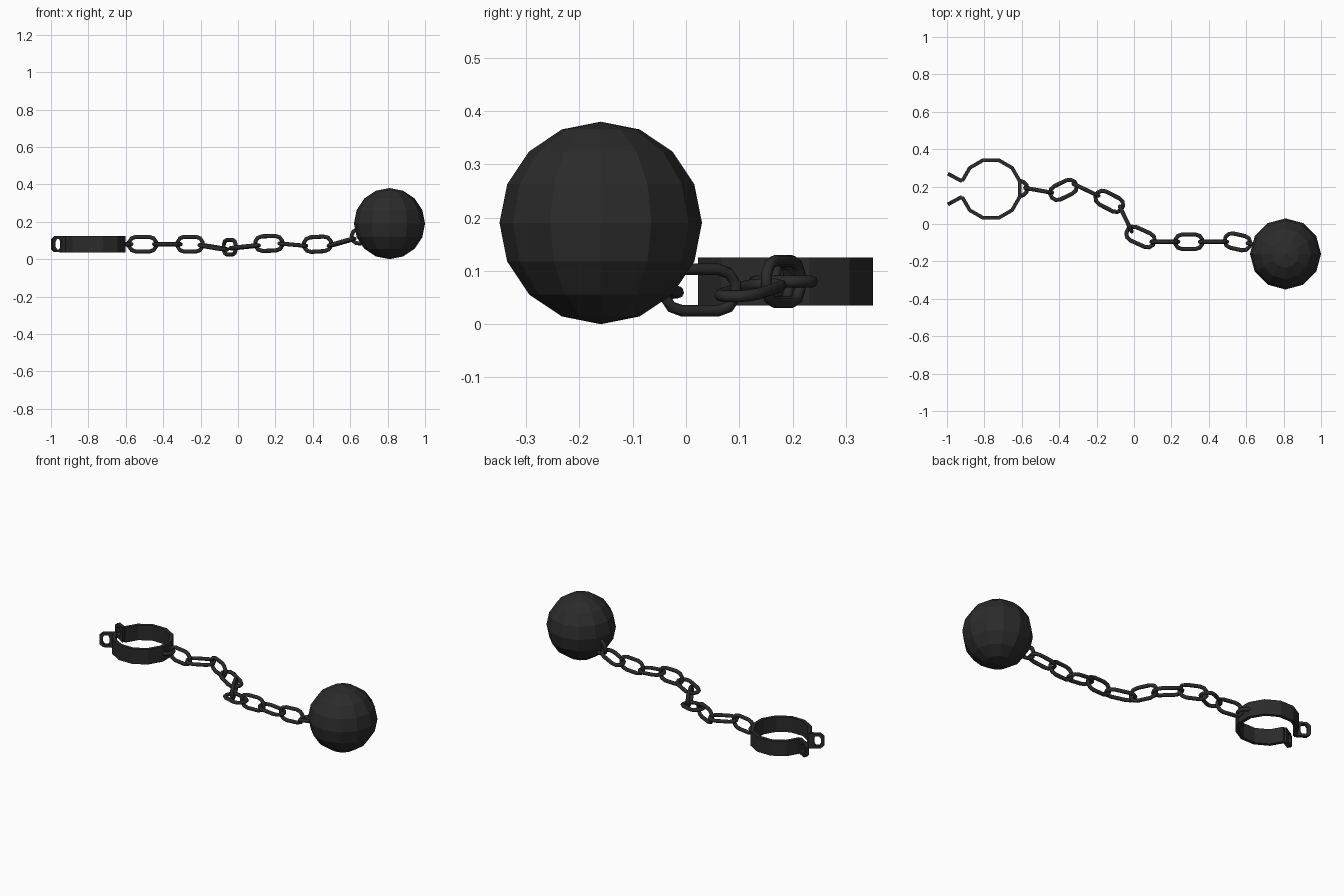
import bpy, bmesh
from math import sin, cos, pi, radians
from mathutils import Vector

if "Cube" in bpy.data.objects:
    bpy.data.objects.remove(bpy.data.objects["Cube"])

iron = bpy.data.materials.new("dark iron")
iron.diffuse_color = (0.024, 0.024, 0.024, 1)
iron.use_nodes = True
iron.node_tree.nodes["Principled BSDF"].inputs["Base Color"].default_value = iron.diffuse_color


def make(name, bm, smooth=False):
    bmesh.ops.recalc_face_normals(bm, faces=bm.faces)
    me = bpy.data.meshes.new(name)
    bm.to_mesh(me)
    bm.free()
    ob = bpy.data.objects.new(name, me)
    bpy.context.collection.objects.link(ob)
    me.materials.append(iron)
    if smooth:
        bpy.ops.object.select_all(action='DESELECT')
        ob.select_set(True)
        bpy.context.view_layer.objects.active = ob
        bpy.ops.object.shade_smooth_by_angle(angle=radians(50))
    return ob


def skin(bm, rings, closed):
    """Join rings of points with quads; cap the ends when open."""
    vs = [[bm.verts.new(p) for p in r] for r in rings]
    n, k = len(vs), len(vs[0])
    for i in range(n if closed else n - 1):
        a, b = vs[i], vs[(i + 1) % n]
        for j in range(k):
            bm.faces.new((a[j], a[(j + 1) % k], b[(j + 1) % k], b[j]))
    if not closed:
        bm.faces.new(vs[0])
        bm.faces.new(vs[-1])


def tube(name, path, normal, closed, r=0.011, sides=8):
    """Round wire along a flat path whose plane has the given normal."""
    n, rings = len(path), []
    for i, p in enumerate(path):
        a = path[i - 1] if closed or i else p
        b = path[(i + 1) % n] if closed or i < n - 1 else p
        side = (b - a).normalized().cross(normal)
        rings.append([p + r * (cos(t) * side + sin(t) * normal)
                      for t in (2 * pi * k / sides for k in range(sides))])
    bm = bmesh.new()
    skin(bm, rings, closed)
    make(name, bm, True)


def link(name, a, b, upright):
    """Stadium-shaped chain link between its two outer tips."""
    a, b = Vector(a), Vector(b)
    d = (b - a).normalized()
    across = Vector((0, 0, 1)).cross(d).normalized()
    w = d.cross(across) if upright else across
    hw = 0.039
    straight = (b - a).length / 2 - 0.011 - hw
    c, path = (a + b) / 2, []
    for s in (1, -1):
        for k in range(6):
            t = -pi / 2 + pi * k / 5
            path.append(c + s * (d * (straight + hw * cos(t)) + w * hw * sin(t)))
    tube(name, path, d.cross(w), True)


# Ball
bm = bmesh.new()
bmesh.ops.create_uvsphere(bm, u_segments=12, v_segments=8, radius=0.19)
make("iron_ball", bm).location = (0.81, -0.16, 0.19)

# Open twelve-sided cuff band
C = Vector((-0.765, 0.187, 0.08))
rings = []
for k in range(12):
    t = radians(-165 + 30 * k)
    e = Vector((cos(t), sin(t), 0))
    rings.append([C + e * r + Vector((0, 0, z))
                  for r, z in ((0.15, -.045), (0.17, -.045), (0.17, .045), (0.15, .045))])
bm = bmesh.new()
skin(bm, rings, False)
make("cuff_band", bm)

# Pierced lock tabs at the cuff opening
outer = [(0, .045), (.035, .043), (.066, .043), (.086, .026)]
inner = [(.03, .015), (.038, .029), (.058, .029), (.068, .015)]
outer, inner = ([(u, -z) for u, z in h] + h[::-1] for h in (outer, inner))
for name, s in (("lock_tab_back", 1), ("lock_tab_front", -1)):
    start = C + Vector((0.16 * cos(radians(165)), s * 0.16 * sin(radians(165)), 0))
    d = Vector((-0.88, s * 0.475, 0)).normalized()
    n = Vector((-d.y, d.x, 0)) * 0.01
    at = lambda p, side: start + d * p[0] + Vector((0, 0, p[1])) + n * side
    bm = bmesh.new()
    skin(bm, [[at(o, -1), at(o, 1), at(i, 1), at(i, -1)]
              for o, i in zip(outer, inner)], True)
    make(name, bm)

# Half-ring eye fixed to the cuff
eye = [Vector((-0.61 + 0.04 * cos(t), 0.19 + 0.04 * sin(t), 0.08))
       for t in (-pi / 2 + pi * k / 6 for k in range(7))]
tube("cuff_eye", eye, Vector((0, 0, 1)), False)

# Chain links, alternately upright and flat; the last sinks into the ball
tips = [
    ((-.595, .195, .08), (-.425, .165, .08)),
    ((-.455, .145, .08), (-.30, .22, .08)),
    ((-.335, .22, .08), (-.178, .145, .08)),
    ((-.212, .162, .077), (-.052, .08, .05)),
    ((-.082, .105, .064), (-.006, -.052, .064)),
    ((-.048, -.032, .057), (.118, -.107, .075)),
    ((.08, -.095, .082), (.25, -.095, .086)),
    ((.208, -.095, .085), (.378, -.095, .07)),
    ((.34, -.095, .075), (.51, -.095, .085)),
    ((.475, -.078, .068), (.632, -.113, .113)),
    ((.598, -.10, .11), (.755, -.14, .15)),
]
for i, (a, b) in enumerate(tips):
    link(f"chain_link_{i + 1}", a, b, i % 2 == 0)
